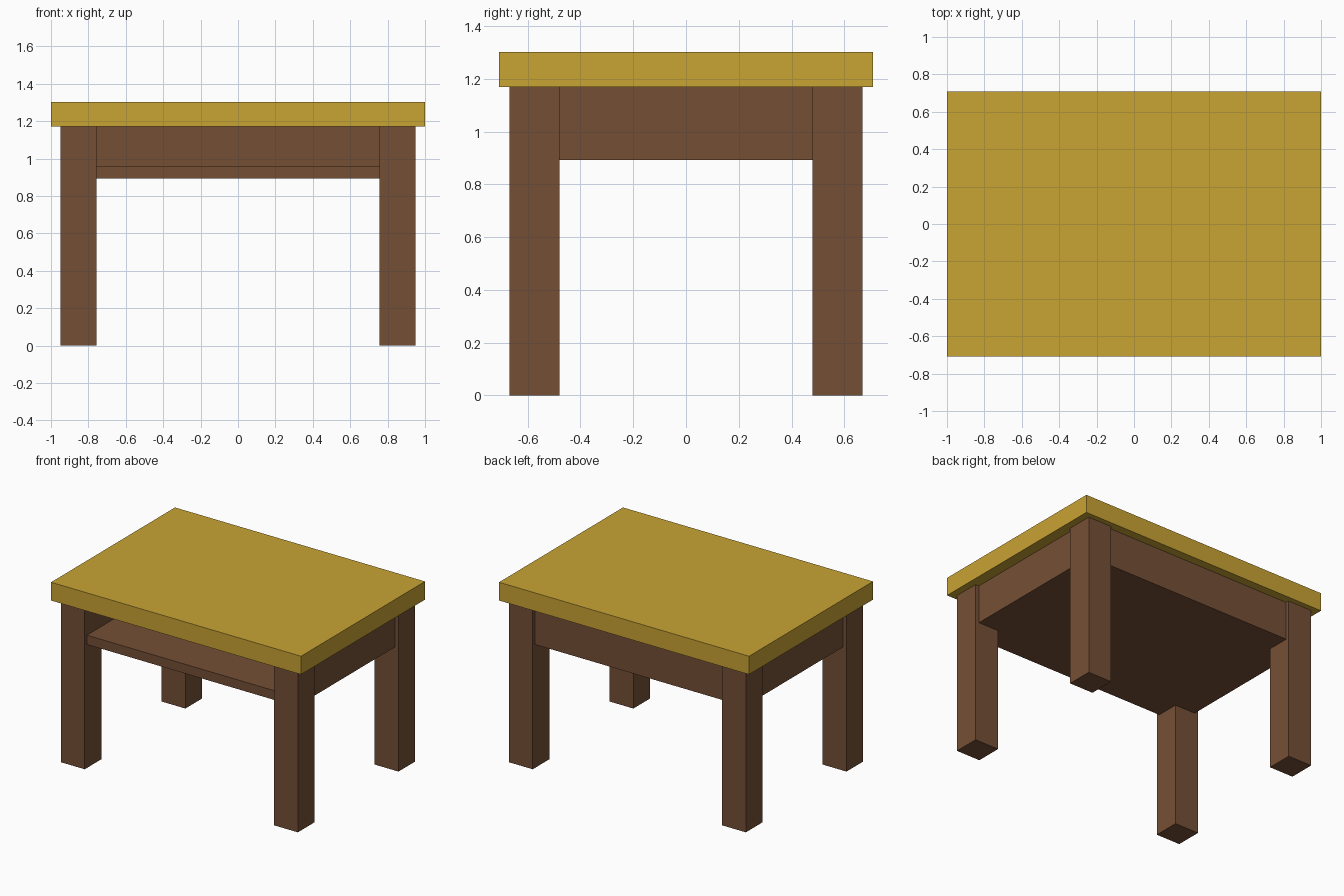
import bpy

if "Cube" in bpy.data.objects:
    bpy.data.objects.remove(bpy.data.objects["Cube"])


def material(name, rgb):
    m = bpy.data.materials.new(name)
    m.diffuse_color = (*rgb, 1)
    m.use_nodes = True
    m.node_tree.nodes["Principled BSDF"].inputs["Base Color"].default_value = m.diffuse_color
    return m


brown = material("brown wood", (0.178, 0.078, 0.036))
gold = material("golden wood", (0.584, 0.366, 0.034))


def box(name, lo, hi, mat):
    bpy.ops.mesh.primitive_cube_add(size=1)
    ob = bpy.context.object
    ob.name = name
    ob.scale = [b - a for a, b in zip(lo, hi)]
    ob.location = [(a + b) / 2 for a, b in zip(lo, hi)]
    bpy.ops.object.transform_apply(location=True, scale=True)
    ob.data.materials.append(mat)
    return ob


# Table top
box("table_top", (-1, -0.708, 1.17), (1, 0.708, 1.302), gold)

# Four square legs
for sy, end in ((-1, "front"), (1, "back")):
    for sx, side in ((-1, "left"), (1, "right")):
        xs = sorted((sx * 0.757, sx * 0.948))
        ys = sorted((sy * 0.48, sy * 0.67))
        box(f"{end}_{side}_leg", (xs[0], ys[0], 0), (xs[1], ys[1], 1.17), brown)

# Apron and shelf body, hollowed from the front to leave an open compartment
body = box("apron_and_shelf", (-0.92, -0.645, 0.893), (0.92, 0.645, 1.17), brown)
cutter = box("compartment_cutter", (-0.757, -0.8, 0.96), (0.757, 0.48, 1.3), brown)
cutter.hide_render = True
cutter.display_type = 'WIRE'
mod = body.modifiers.new("open_compartment", 'BOOLEAN')
mod.operation = 'DIFFERENCE'
mod.solver = 'EXACT'
mod.object = cutter
bpy.context.view_layer.objects.active = body
bpy.ops.object.modifier_apply(modifier=mod.name)
bpy.data.objects.remove(cutter)
